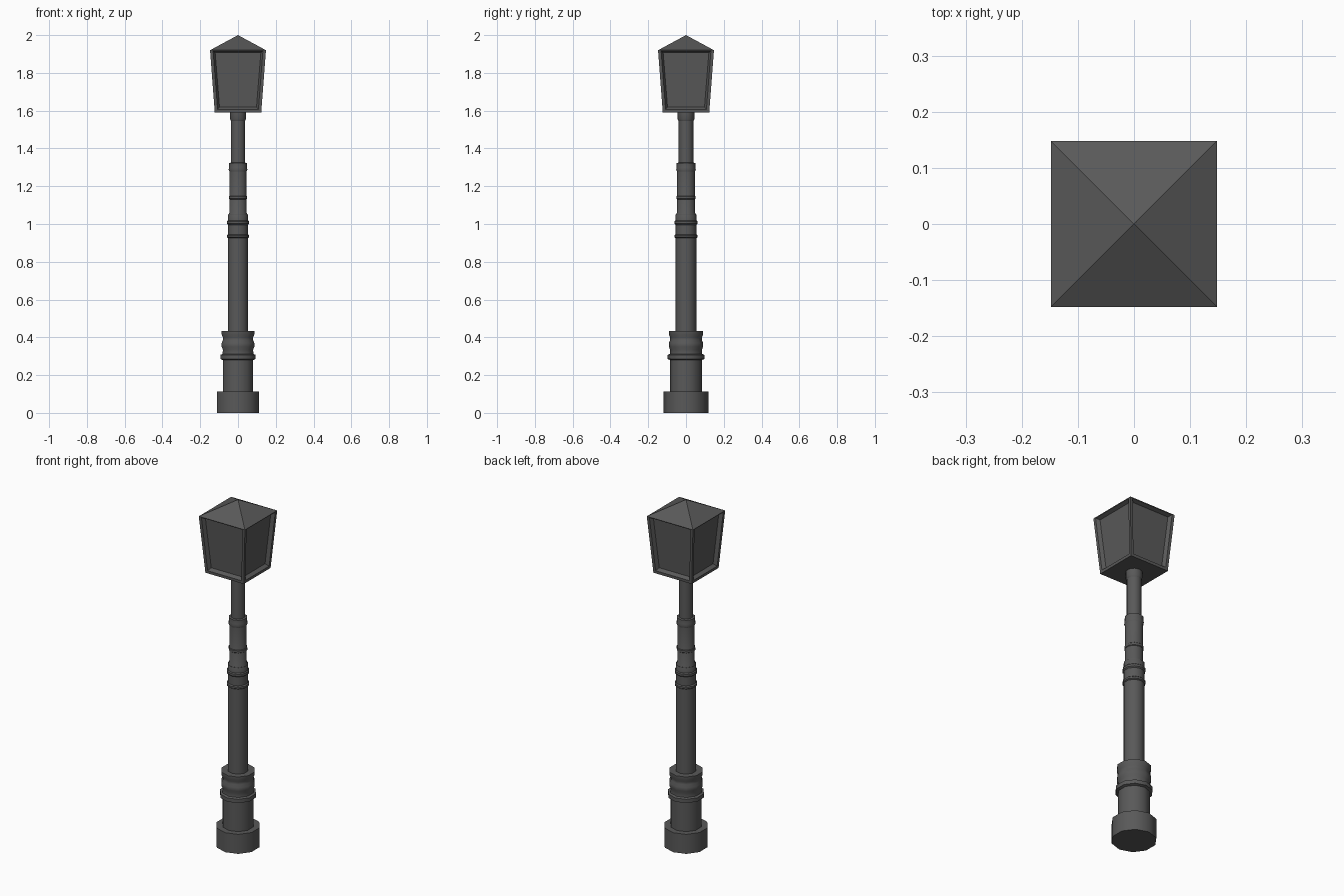
import bpy, bmesh, math
from mathutils import Matrix, Vector

cube = bpy.data.objects.get("Cube")
if cube:
    bpy.data.objects.remove(cube, do_unlink=True)

iron = bpy.data.materials.new("dark_iron")
iron.use_nodes = True
GREY = (0.10, 0.10, 0.10, 1)
iron.diffuse_color = GREY
iron.node_tree.nodes["Principled BSDF"].inputs["Base Color"].default_value = GREY


def finish(name, bm, smooth=False):
    bmesh.ops.recalc_face_normals(bm, faces=bm.faces)
    mesh = bpy.data.meshes.new(name)
    bm.to_mesh(mesh)
    bm.free()
    mesh.materials.append(iron)
    obj = bpy.data.objects.new(name, mesh)
    bpy.context.collection.objects.link(obj)
    if smooth:
        bpy.ops.object.select_all(action="DESELECT")
        obj.select_set(True)
        bpy.context.view_layer.objects.active = obj
        bpy.ops.object.shade_smooth_by_angle(angle=math.radians(42))
    return obj


def lathe(name, profile, sides=10):
    """Turn (radius, height) points into a closed ten-sided part."""
    bm = bmesh.new()
    rings = []
    for r, z in profile:
        rings.append([bm.verts.new(Matrix.Rotation(math.tau * i / sides, 3, "Z") @ Vector((0, r, z)))
                      for i in range(sides)])
    for low, high in zip(rings, rings[1:]):
        for i in range(sides):
            j = (i + 1) % sides
            bm.faces.new((low[i], low[j], high[j], high[i]))
    bm.faces.new(rings[0])
    bm.faces.new(rings[-1])
    return finish(name, bm, smooth=True)


def square(bm, half, z):
    return [bm.verts.new((x * half, y * half, z))
            for x, y in ((-1, -1), (1, -1), (1, 1), (-1, 1))]


# Foot and stepped pedestal
lathe("foot", [(0.118, 0), (0.118, 0.113)])
lathe("pedestal", [(0.084, 0.11), (0.084, 0.28), (0.098, 0.285), (0.098, 0.307),
                   (0.086, 0.312), (0.084, 0.335), (0.091, 0.35), (0.091, 0.37),
                   (0.084, 0.385), (0.084, 0.4), (0.091, 0.415), (0.091, 0.433)])

# Column narrowing in two steps
lathe("lower_column", [(0.055, 0.43), (0.055, 1.05)])
lathe("middle_column", [(0.056, 1.01), (0.056, 1.045), (0.048, 1.06), (0.048, 1.29)])
lathe("upper_column", [(0.039, 1.28), (0.039, 1.595)])

# Trim rings
for name, r, z, h in (("lower_ring", 0.061, 0.935, 0.01),
                      ("joint_ring", 0.061, 1.008, 0.012),
                      ("middle_ring", 0.051, 1.14, 0.012)):
    lathe(name, [(r - 0.006, z - h), (r, z - h / 2), (r, z + h / 2), (r - 0.006, z + h)])
lathe("upper_collar", [(0.047, 1.275), (0.052, 1.288), (0.049, 1.3), (0.049, 1.322), (0.039, 1.325)])
lathe("lantern_collar", [(0.039, 1.545), (0.044, 1.555), (0.044, 1.595)])

# Tapered lantern with recessed panels
bm = bmesh.new()
bottom, top = square(bm, 0.123, 1.59), square(bm, 0.148, 1.92)
bm.faces.new(bottom)
bm.faces.new(top)
panes = [bm.faces.new((bottom[i], bottom[(i + 1) % 4], top[(i + 1) % 4], top[i])) for i in range(4)]
bmesh.ops.recalc_face_normals(bm, faces=bm.faces)
bmesh.ops.inset_individual(bm, faces=panes, thickness=0.022)
for v in {v for f in panes for v in f.verts if v.co.z > 1.8}:
    v.co.z += 0.011
bmesh.ops.inset_individual(bm, faces=panes, thickness=0.015, depth=-0.02)
finish("lantern", bm)

# Pyramid roof
bm = bmesh.new()
eaves = square(bm, 0.148, 1.92)
apex = bm.verts.new((0, 0, 2))
bm.faces.new(eaves)
for i in range(4):
    bm.faces.new((eaves[i], eaves[(i + 1) % 4], apex))
finish("roof", bm)
